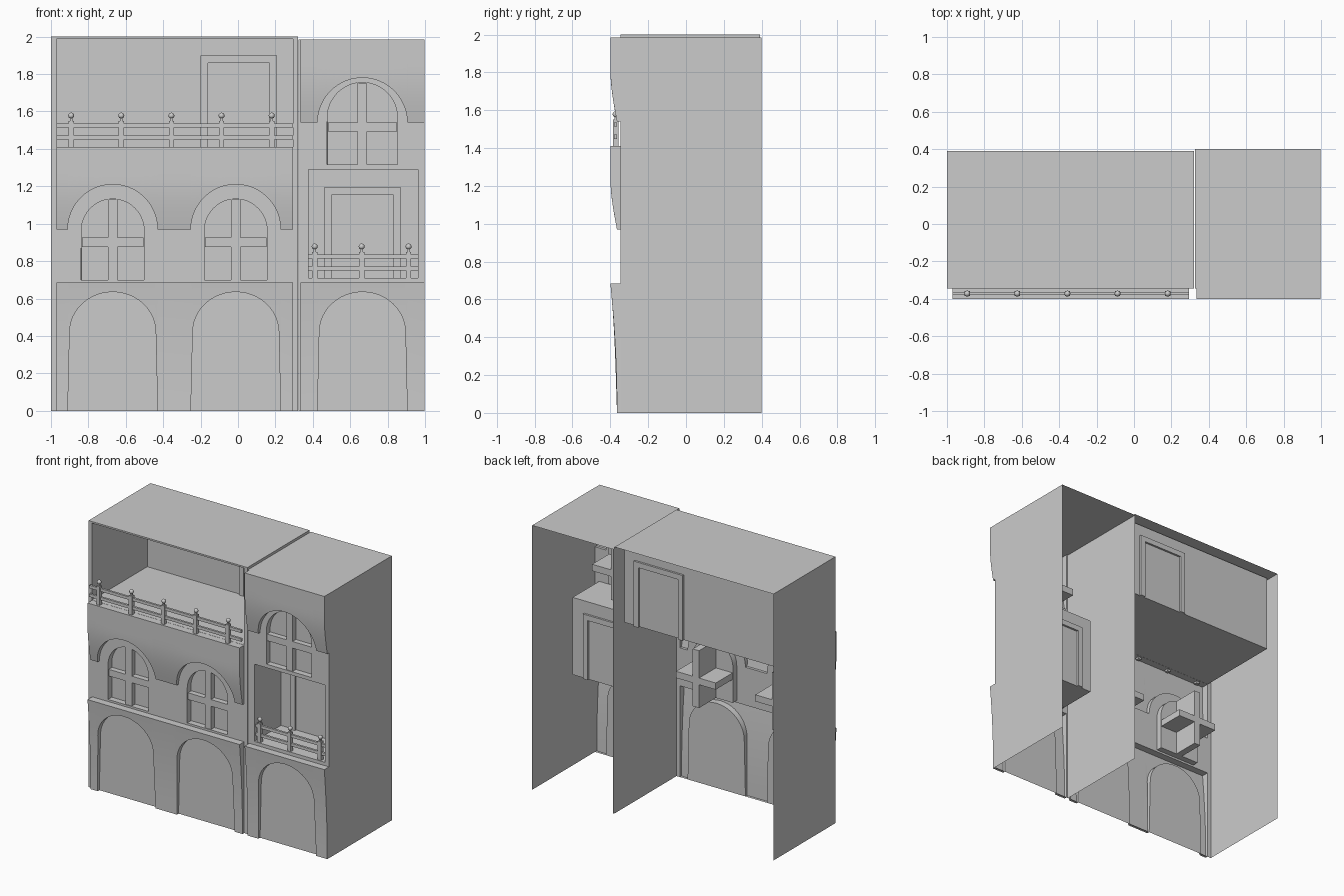
import bpy, bmesh, math

if "Cube" in bpy.data.objects:
    bpy.data.objects.remove(bpy.data.objects["Cube"])

plaster = bpy.data.materials.new("grey plaster")
plaster.use_nodes = True
GREY = (0.6, 0.6, 0.6, 1)
plaster.diffuse_color = GREY
plaster.node_tree.nodes["Principled BSDF"].inputs["Base Color"].default_value = GREY

WALL = -0.345      # front plane of the wall
EPS = 0.0002
LEVELS = 8


def finish(bm, name):
    mesh = bpy.data.meshes.new(name)
    bm.to_mesh(mesh)
    bm.free()
    obj = bpy.data.objects.new(name, mesh)
    bpy.context.collection.objects.link(obj)
    mesh.materials.append(plaster)
    bpy.ops.object.select_all(action='DESELECT')
    obj.select_set(True)
    bpy.context.view_layer.objects.active = obj
    bpy.ops.object.shade_smooth_by_angle(angle=math.radians(30))
    return obj


def add_box(bm, x, y, z):
    """Box from three (low, high) ranges."""
    made = bmesh.ops.create_cube(bm, size=1)["verts"]
    for v in made:
        for i, (lo, hi) in enumerate((x, y, z)):
            v.co[i] = lo if v.co[i] < 0 else hi


def arc_height(x, centre, half, spring, rise):
    u = min(1, abs(x - centre) / half)
    return spring + rise * math.sqrt(1 - u * u)


def arc_steps(centre, half, n=24):
    return [centre - half * math.cos(math.pi * i / n) for i in range(n + 1)]


# One storey of the facade: a strip of columns with optional moulded band and recesses
def storey(name, x_range, z_range, band=None, arches=(), spring=0, foot=None,
           half=0.24, rise=0.24, bulge=lambda t: t, recesses=()):
    z0, z1 = z_range
    cuts = list(x_range)
    smooth = []
    if band:
        cuts += band
    for c in arches:
        cuts += [c - half, c + half]
        smooth += arc_steps(c, half)
        if foot:
            cuts += [c - foot, c + foot]
    for r in recesses:
        cuts += [r["x"] - r["half"], r["x"] + r["half"]]
        smooth += arc_steps(r["x"], r["half"]) if r["rise"] else []
    xs = sorted({round(x, 5) for c in cuts for x in (c - EPS, c + EPS)}
                | {round(x, 5) for x in smooth})

    def band_bottom(x):
        for c in arches:
            d = abs(x - c)
            if d < half:
                return arc_height(x, c, half, spring, rise)
            if foot and d < foot:
                return spring * (foot - d) / (foot - half)
        return z0 if foot else spring

    def column(x):
        low, high, depth = z0, z0, WALL
        for r in recesses:
            low = high = r["z"]
            if abs(x - r["x"]) < r["half"]:
                high = arc_height(x, r["x"], r["half"], r["spring"], r["rise"])
                depth = r["y"]
                break
        pts = [(WALL, z0), (WALL, low), (depth, low), (depth, high), (WALL, high)]
        bottom = band_bottom(x) if band else z1
        pts.append((WALL, bottom))
        inside = band and band[0] < x < band[1]
        if band:
            base = z0 if foot else spring
            for k in range(LEVELS + 1):
                z = bottom + (z1 - bottom) * k / LEVELS
                y = -0.365 - 0.035 * bulge((z - base) / (z1 - base))
                pts.append((y if inside else WALL, z))
        return pts + [(WALL, z1)]

    bm = bmesh.new()
    grid = [[bm.verts.new((x, y, z)) for y, z in column(x)] for x in xs]
    for a, b in zip(grid, grid[1:]):
        for i in range(len(a) - 1):
            bm.faces.new((a[i], b[i], b[i + 1], a[i + 1]))
    bmesh.ops.dissolve_degenerate(bm, dist=0.00002, edges=bm.edges[:])
    return finish(bm, name)


def recess(x, half, z, spring, rise, y):
    return dict(x=x, half=half, z=z, spring=spring, rise=rise, y=y)


# Side walls and roof, open at the back and underneath
def shell(name, x, y, z):
    bm = bmesh.new()
    add_box(bm, x, y, z)
    bm.normal_update()
    bmesh.ops.delete(bm, geom=[f for f in bm.faces if abs(f.normal.y) > 0.5
                               or f.normal.z < -0.5], context='FACES')
    return finish(bm, name)


# Deep cross bars behind each arched window
def window_cross(name, x, half, z_range, z_bar):
    bm = bmesh.new()
    depth = (-0.34, -0.1)
    add_box(bm, (x - 0.026, x + 0.026), depth, z_range)
    add_box(bm, (x - half, x + half), depth, (z_bar - 0.025, z_bar + 0.025))
    return finish(bm, name)


# Door surround standing out of both sides of the wall
def door_frame(name, x0, x1, z0, z1, y, w=0.04):
    bm = bmesh.new()
    d = (y - 0.015, y + 0.015)
    add_box(bm, (x0, x0 + w), d, (z0, z1))
    add_box(bm, (x1 - w, x1), d, (z0, z1))
    add_box(bm, (x0 + w, x1 - w), d, (z1 - w, z1))
    return finish(bm, name)


# Balcony railing: posts with necks and ball tops, and two rails
def railing(name, x0, x1, y, floor, posts):
    bm = bmesh.new()
    for z in (floor + 0.05, floor + 0.115):
        add_box(bm, (x0, x1), (y - 0.008, y + 0.008), (z - 0.011, z + 0.011))
    for x in posts:
        add_box(bm, (x - 0.014, x + 0.014), (y - 0.014, y + 0.014),
                (floor - 0.015, floor + 0.14))
        add_box(bm, (x - 0.007, x + 0.007), (y - 0.007, y + 0.007),
                (floor + 0.14, floor + 0.16))
        ball = bmesh.ops.create_uvsphere(bm, u_segments=12, v_segments=8, radius=0.016)
        bmesh.ops.translate(bm, verts=ball["verts"], vec=(x, y, floor + 0.168))
    return finish(bm, name)


LEFT, RIGHT = (-1, 0.32), (0.325, 0.998)
LEFT_BAND, RIGHT_BAND = [-0.97, 0.293], [0.335, 0.997]
LEFT_BAYS, RIGHT_BAY = (-0.67, -0.012), 0.665


def swell(t):
    return math.sin(min(1, t / 0.65) * math.pi / 2)


# Ground floor arcades
arcade = dict(z_range=(0, 0.685), spring=0.42, foot=0.24, half=0.23, rise=0.215,
              bulge=lambda t: t * t)
storey("wide_house_arcade", LEFT, band=LEFT_BAND, arches=LEFT_BAYS, **arcade)
storey("narrow_house_arcade", RIGHT, band=RIGHT_BAND, arches=[RIGHT_BAY], **arcade)

# Wide house: windows under a moulded band, then an open loggia
storey("wide_house_windows", LEFT, (0.685, 1.41), LEFT_BAND, LEFT_BAYS, 0.97, bulge=swell,
       recesses=[recess(c, 0.168, 0.7, 0.962, 0.17, -0.3) for c in LEFT_BAYS])
storey("loggia", LEFT, (1.41, 2), recesses=[recess(-0.339, 0.632, 1.411, 1.988, 0, 0.31)])

# Narrow house: recessed balcony, then a window under a moulded band
storey("balcony_recess", RIGHT, (0.685, 1.3),
       recesses=[recess(0.67, 0.293, 0.71, 1.29, 0, -0.03)])
storey("narrow_house_window", RIGHT, (1.3, 1.985), RIGHT_BAND, [RIGHT_BAY], 1.54,
       bulge=swell, recesses=[recess(RIGHT_BAY, 0.188, 1.317, 1.565, 0.19, -0.3)])

shell("wide_house_shell", LEFT, (WALL, 0.39), (0, 2))
shell("narrow_house_shell", RIGHT, (WALL, 0.4), (0, 1.985))

for side, c in zip(("left", "right"), LEFT_BAYS):
    window_cross("window_cross_" + side, c, 0.165, (0.7, 1.13), 0.9)
window_cross("window_cross_upper", RIGHT_BAY, 0.185, (1.317, 1.753), 1.517)

door_frame("loggia_door_frame", -0.2, 0.208, 1.41, 1.9, 0.31)
door_frame("balcony_door_frame", 0.463, 0.868, 0.71, 1.197, -0.03)

railing("loggia_railing", -0.97, 0.293, -0.372, 1.41, [-0.892 + 0.268 * i for i in range(5)])
railing("balcony_railing", 0.377, 0.963, -0.325, 0.71, [0.41, 0.661, 0.912])
